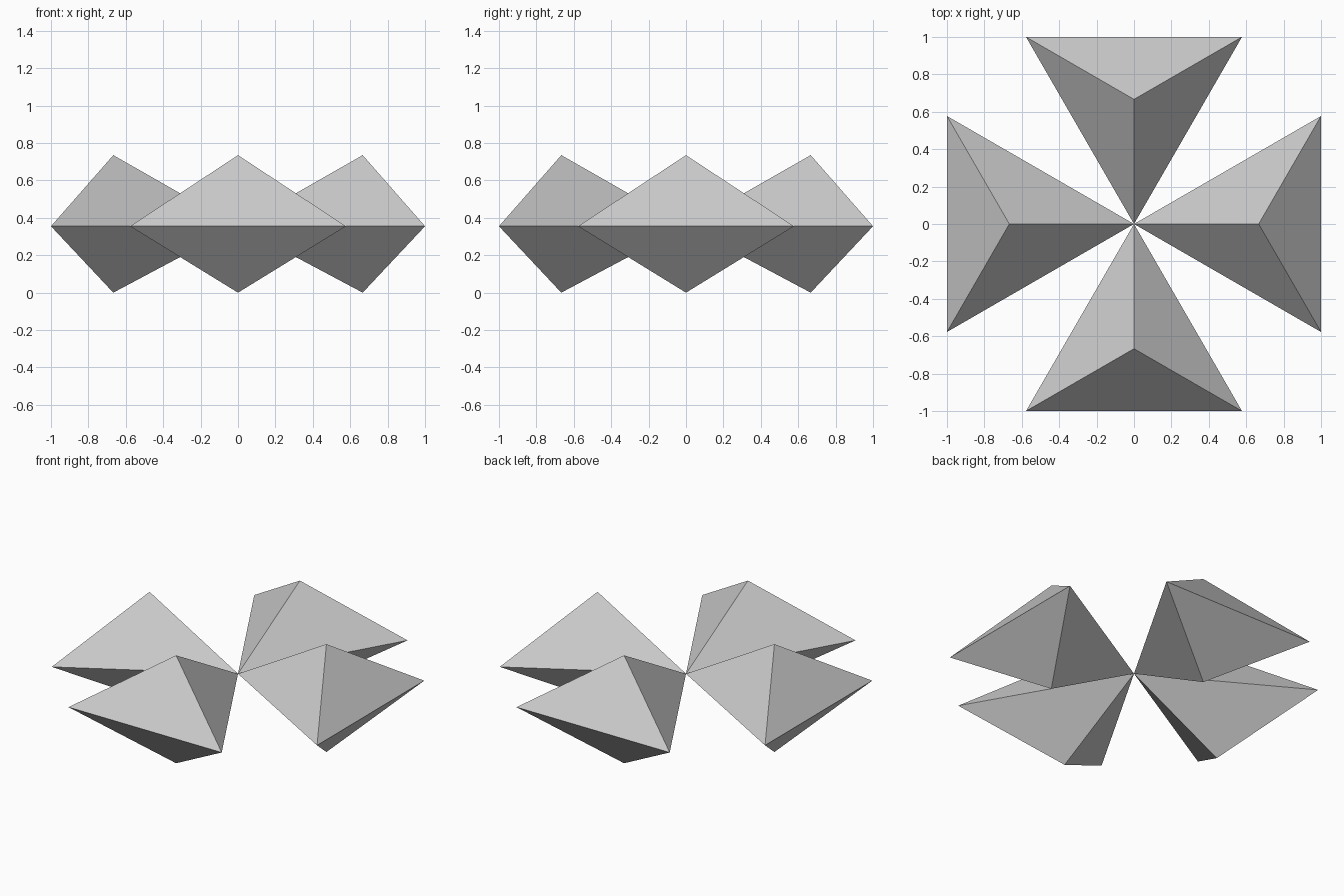
import bpy
import bmesh
from math import cos, sin, radians
from mathutils import Matrix

RADIUS = 2 / 3          # centre of a wing to each corner of its triangle
MID_Z, TOP_Z = 0.355, 0.735

cube = bpy.data.objects.get("Cube")
if cube:
    bpy.data.objects.remove(cube, do_unlink=True)

# Single flat colour
grey = bpy.data.materials.new("light_grey")
grey.use_nodes = True
grey.diffuse_color = (0.6, 0.6, 0.6, 1)
grey.node_tree.nodes["Principled BSDF"].inputs["Base Color"].default_value = grey.diffuse_color


def add_wing(name, angle):
    """Three-sided double pyramid with one corner at the centre."""
    bm = bmesh.new()
    ring = [bm.verts.new((RADIUS + RADIUS * cos(radians(a)),
                          RADIUS * sin(radians(a)), MID_Z))
            for a in (60, 180, 300)]
    for z in (TOP_Z, 0):
        tip = bm.verts.new((RADIUS, 0, z))
        for i in range(3):
            bm.faces.new((ring[i], ring[(i + 1) % 3], tip))
    bmesh.ops.recalc_face_normals(bm, faces=bm.faces)
    bm.transform(Matrix.Rotation(radians(angle), 4, "Z"))
    mesh = bpy.data.meshes.new(name)
    bm.to_mesh(mesh)
    bm.free()
    mesh.materials.append(grey)
    bpy.context.collection.objects.link(bpy.data.objects.new(name, mesh))


# Four wings meeting point to point
for i, side in enumerate(("left", "back", "right", "front")):
    add_wing(side + "_wing", 90 * i)
